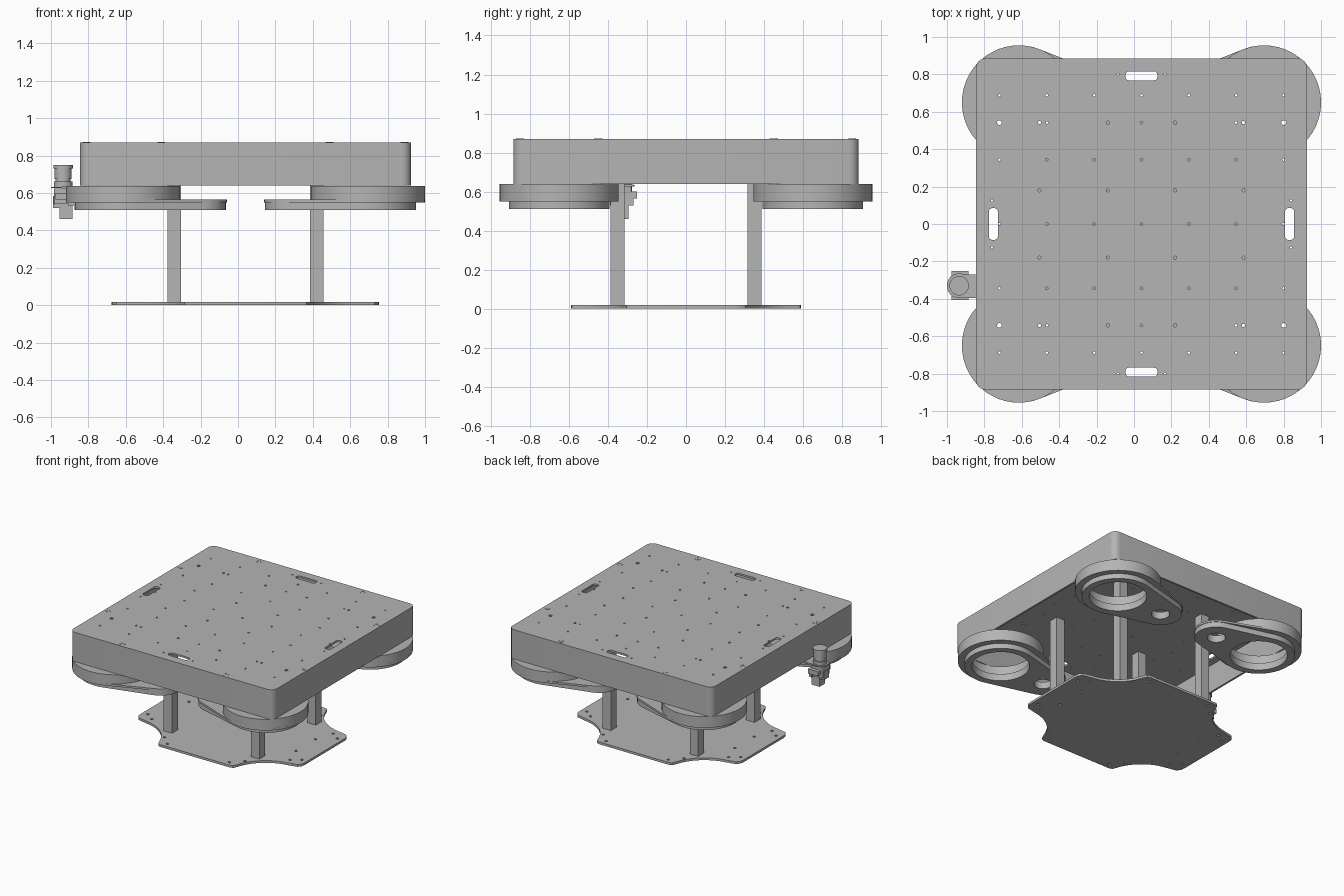
import bpy, bmesh, math

if "Cube" in bpy.data.objects:
    bpy.data.objects.remove(bpy.data.objects["Cube"], do_unlink=True)

GREY = (0.46, 0.46, 0.46, 1)
mat = bpy.data.materials.new("plain grey")
mat.use_nodes = True
mat.diffuse_color = GREY
mat.node_tree.nodes["Principled BSDF"].inputs["Base Color"].default_value = GREY

CX = 0.04  # centre line of the table


def prisms(name, items):
    """One object from (outline, z0, z1) prisms."""
    bm = bmesh.new()
    for pts, z0, z1 in items:
        low = [bm.verts.new((x, y, z0)) for x, y in pts]
        high = [bm.verts.new((x, y, z1)) for x, y in pts]
        bm.faces.new(low)
        bm.faces.new(high)
        for i in range(len(pts)):
            j = (i + 1) % len(pts)
            bm.faces.new((low[i], low[j], high[j], high[i]))
    bmesh.ops.recalc_face_normals(bm, faces=bm.faces)
    mesh = bpy.data.meshes.new(name)
    bm.to_mesh(mesh)
    bm.free()
    ob = bpy.data.objects.new(name, mesh)
    mesh.materials.append(mat)
    bpy.context.collection.objects.link(ob)
    return ob


def arc(cx, cy, r, a0, a1, n):
    return [(cx + r * math.cos(a0 + (a1 - a0) * i / n),
             cy + r * math.sin(a0 + (a1 - a0) * i / n)) for i in range(n + 1)]


def circle(cx, cy, r, n=48):
    return arc(cx, cy, r, 0, math.tau, n)[:-1]


def rounded(cx, cy, hx, hy, r, n=6):
    pts = []
    for k, (sx, sy) in enumerate(((1, 1), (-1, 1), (-1, -1), (1, -1))):
        a = k * math.pi / 2
        pts += arc(cx + sx * (hx - r), cy + sy * (hy - r), r, a, a + math.pi / 2, n)
    return pts


def box(x0, x1, y0, y1):
    return [(x0, y0), (x1, y0), (x1, y1), (x0, y1)]


def teardrop(cx, cy, big, small, dist, side):
    """Outline round a big circle and a small one set towards the centre."""
    t = math.acos((big - small) / dist)
    pts = arc(0, 0, big, t, math.tau - t, 48) + arc(dist, 0, small, -t, t, 20)
    return [(cx - side * x, cy + y) for x, y in pts]


def cut(ob, items):
    cutter = prisms("cutter", items)
    cutter.hide_render = True
    mod = ob.modifiers.new("cut", 'BOOLEAN')
    mod.operation = 'DIFFERENCE'
    mod.solver = 'EXACT'
    mod.object = cutter
    select(ob)
    bpy.ops.object.modifier_apply(modifier=mod.name)
    bpy.data.objects.remove(cutter, do_unlink=True)


def select(ob):
    bpy.ops.object.select_all(action='DESELECT')
    ob.select_set(True)
    bpy.context.view_layer.objects.active = ob


SIGNS = [(sx, sy) for sx in (1, -1) for sy in (1, -1)]

# Hollow table body, open below
body = prisms("table_body", [(rounded(CX, 0, 0.885, 0.885, 0.05), 0.64, 0.87)])
cut(body, [(rounded(CX, 0, 0.87, 0.87, 0.037), 0.5, 0.856)])

# Handle slots and the hole pattern in the top
holes = []
for s in (1, -1):
    holes.append((rounded(CX, s * 0.792, 0.085, 0.024, 0.018, 4), 0.8, 0.9))
    holes.append((rounded(CX + s * 0.792, 0, 0.024, 0.085, 0.018, 4), 0.8, 0.9))
spots = [(0.253 * i, 0.344 * j, 0.007) for i in range(-3, 4) for j in range(-2, 3)]
for s in (1, -1):
    for x in (-0.545, -0.18, 0.18, 0.545):
        spots += [(x, s * 0.18, 0.008), (x, s * 0.542, 0.009)]
    spots += [(x, s * 0.542, 0.007) for x in (-0.505, 0, 0.505)]
    spots += [(x, s * 0.542, 0.013) for x in (-0.76, 0.76)]
for sx, sy in SIGNS:
    for d in (0.80, 0.87):
        spots += [(sx * 0.126, sy * d, 0.006), (sx * d, sy * 0.126, 0.006)]
# Leave out spots that would fall in the side walls
holes += [(circle(CX + x, y, r, 10), 0.8, 0.9) for x, y, r in spots
          if max(abs(x), abs(y)) < 0.865]
cut(body, holes)

# Screws sunk in the top
screws = []
for sx, sy in SIGNS:
    for x, y in ((0.45, 0.85), (0.85, 0.45)):
        screws.append((circle(CX + sx * x, sy * y, 0.021, 20), 0.865, 0.8715))
screw_heads = prisms("screw_heads", screws)
cut(screw_heads, [(circle(CX + sx * x, sy * y, 0.012, 14), 0.868, 0.88)
                  for sx, sy in SIGNS for x, y in ((0.45, 0.85), (0.85, 0.45))])

# Corner rings, each with an arm pointing inwards
for sx, sy in SIGNS:
    tag = ("left" if sx > 0 else "right") + ("_back" if sy > 0 else "_front")
    x, y = CX + sx * 0.655, sy * 0.65
    tip = x - sx * 0.395
    flange = prisms("ring_flange_" + tag, [(circle(x, y, 0.305, 64), 0.565, 0.638)])
    cut(flange, [(circle(x, y, 0.225), 0.5, 0.7)])
    upper = prisms("arm_upper_" + tag, [(teardrop(x, y, 0.305, 0.16, 0.395, sx), 0.55, 0.565)])
    lower = prisms("arm_lower_" + tag, [(teardrop(x, y, 0.258, 0.155, 0.395, sx), 0.51, 0.55)])
    for part in (upper, lower):
        cut(part, [(circle(x, y, 0.205), 0.4, 0.7), (circle(tip, y, 0.065, 24), 0.4, 0.7)])
    # Leg
    lx, ly = CX + sx * 0.38, sy * 0.35
    prisms("leg_" + tag, [(box(lx - 0.036, lx + 0.036, ly - 0.036, ly + 0.036), 0.01, 0.858)])

# Base plate with scooped corners
quarter = [(0.715, 0.25), (0.71, 0.28), (0.69, 0.305)]
quarter += arc(0.655, 0.65, 0.33, math.radians(262), math.radians(197), 14)
quarter += [(0.325, 0.583), (0.30, 0.59)]
flip = [(-x, y) for x, y in reversed(quarter)]
half = quarter + flip
outline = half + [(-x, -y) for x, y in half]
base = prisms("base_plate", [([(CX + x, y) for x, y in outline], 0, 0.018)])
cut(base, [(circle(CX + sx * x, sy * y, 0.011, 10), -0.1, 0.1) for sx, sy in SIGNS
           for x, y in ((0.67, 0.22), (0.27, 0.55), (0.60, 0.27), (0.35, 0.47), (0.55, 0.12))])

# Side camera: bracket, housing, lens barrel
PX, PY = -0.935, -0.33
prisms("camera_bracket", [
    (box(-0.94, -0.84, -0.395, -0.27), 0.625, 0.637),
    (box(-0.955, -0.885, -0.365, -0.295), 0.46, 0.54),
    (box(-0.905, -0.88, -0.39, -0.27), 0.53, 0.59)])
prisms("camera_housing", [
    (rounded(PX, PY, 0.05, 0.052, 0.012, 3), 0.54, 0.625),
    (box(-0.975, -0.885, -0.405, -0.25), 0.565, 0.60),
    (box(-0.99, -0.95, -0.36, -0.30), 0.52, 0.585)])
prisms("camera_lens", [
    (circle(PX, PY, 0.066, 24), 0.626, 0.633),
    (circle(PX, PY, 0.05, 32), 0.633, 0.66),
    (circle(PX, PY, 0.04, 32), 0.66, 0.675),
    (circle(PX, PY, 0.046, 32), 0.675, 0.73),
    (circle(PX, PY, 0.052, 32), 0.73, 0.75)])

for ob in list(bpy.context.scene.objects):
    if ob.type == 'MESH' and mat.name in ob.data.materials:
        select(ob)
        bpy.ops.object.shade_smooth_by_angle(angle=math.radians(30))
